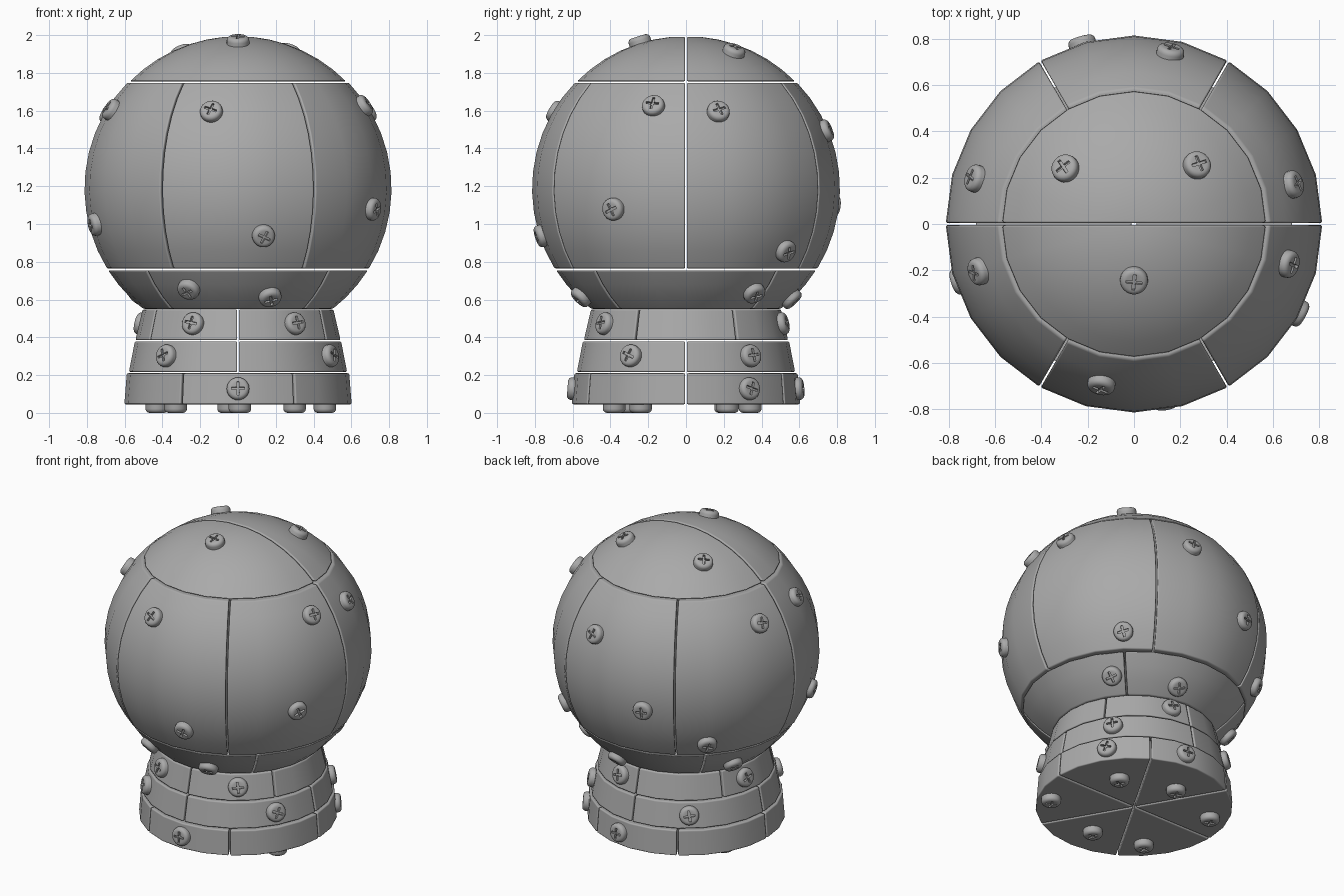
import bpy, bmesh, random
from math import sin, cos, tan, radians, sqrt, pi
from mathutils import Vector, Matrix, Quaternion

random.seed(4)
if "Cube" in bpy.data.objects:
    bpy.data.objects.remove(bpy.data.objects["Cube"])

R, CZ, GAP = 0.807, 1.187, 0.008
STEP = radians(15)

grey = bpy.data.materials.new("plain grey")
grey.use_nodes = True
COLOUR = (0.4, 0.4, 0.4, 1)
grey.diffuse_color = COLOUR
grey.node_tree.nodes["Principled BSDF"].inputs["Base Color"].default_value = COLOUR


def add_object(name, mesh):
    obj = bpy.data.objects.new(name, mesh)
    bpy.context.collection.objects.link(obj)
    return obj


def wedge_mesh(name, profile, span):
    """Solid sector of a revolved profile (bottom to top), symmetric about +x."""
    bm = bmesh.new()
    n = round(span / STEP)
    shift = GAP / 2 / sin(span / 2)
    columns = []
    for k in range(n + 1):
        a = -span / 2 + k * span / n
        columns.append([bm.verts.new((r * cos(a) + shift, r * sin(a), z))
                        for r, z in profile])
    low = bm.verts.new((shift, 0, profile[0][1]))
    high = bm.verts.new((shift, 0, profile[-1][1]))
    for c, d in zip(columns, columns[1:]):
        for i in range(len(profile) - 1):
            bm.faces.new((c[i], d[i], d[i + 1], c[i + 1]))
    bm.faces.new([low] + [c[0] for c in columns])
    bm.faces.new([high] + [c[-1] for c in columns])
    bm.faces.new([low] + columns[0] + [high])
    bm.faces.new([low] + columns[-1] + [high])
    bmesh.ops.recalc_face_normals(bm, faces=bm.faces)
    for f in bm.faces:
        f.smooth = True
    mesh = bpy.data.meshes.new(name)
    bm.to_mesh(mesh)
    bm.free()
    mesh.materials.append(grey)
    return mesh


def ring_of_panels(name, profile, count, first_seam):
    span = 2 * pi / count
    mesh = wedge_mesh(name, profile, span)
    for i in range(count):
        obj = add_object(f"{name}_{i + 1}", mesh)
        obj.rotation_euler.z = radians(first_seam) + (i + 0.5) * span
        bevel = obj.modifiers.new("rounded edges", 'BEVEL')
        bevel.width = 0.009
        bevel.segments = 2
        bevel.limit_method = 'ANGLE'
        bevel.angle_limit = radians(30)
        bevel.harden_normals = True


def ball_radius(z):
    return sqrt(R * R - (z - CZ) ** 2)


def arc(lat0, lat1, n):
    lats = [radians(lat0 + (lat1 - lat0) * i / n) for i in range(n + 1)]
    return [(R * cos(a), CZ + R * sin(a)) for a in lats]


# Ball: two-part cap, six tall panels, four-part lower band
ring_of_panels("cap_panel", arc(44.7, 85, 6), 2, 0)
ring_of_panels("ball_panel", arc(-31.6, 44, 10), 6, 0)
ring_of_panels("lower_ball_panel", arc(-52, -32.4, 3), 4, 45)

# Neck: three tapered tiers with staggered seams
upper = [(0.535, 0.385), (0.497, 0.548)]
middle = [(0.575, 0.216), (0.543, 0.379)]
base = [(0.596, 0.045), (0.583, 0.210)]
ring_of_panels("upper_neck_panel", upper, 6, 30)
ring_of_panels("middle_neck_panel", middle, 4, 0)
ring_of_panels("base_panel", base, 6, 0)


# Screw head: rounded disc with a cross slot
def screw_mesh():
    bm = bmesh.new()
    bmesh.ops.create_cone(bm, cap_ends=True, segments=24, radius1=0.06, radius2=0.06,
                          depth=0.06, matrix=Matrix.Translation((0, 0, 0.008)))
    rim = [e for e in bm.edges if all(v.co.z > 0 for v in e.verts)]
    bmesh.ops.bevel(bm, geom=rim, offset=0.022, segments=4, profile=0.5, affect='EDGES')
    mesh = bpy.data.meshes.new("screw_blank")
    bm.to_mesh(mesh)
    bm.free()
    blank = add_object("screw_blank", mesh)
    cutters = []
    for size in ((0.07, 0.013, 0.04), (0.013, 0.07, 0.04)):
        bm = bmesh.new()
        bmesh.ops.create_cube(bm, size=1)
        bmesh.ops.scale(bm, vec=size, verts=bm.verts)
        bmesh.ops.translate(bm, vec=(0, 0, 0.043), verts=bm.verts)
        cut = bpy.data.meshes.new("slot_cutter")
        bm.to_mesh(cut)
        bm.free()
        cutter = add_object("slot_cutter", cut)
        cutter.hide_render = True
        cutters.append(cutter)
        mod = blank.modifiers.new("slot", 'BOOLEAN')
        mod.operation = 'DIFFERENCE'
        mod.solver = 'EXACT'
        mod.object = cutter
    graph = bpy.context.evaluated_depsgraph_get()
    result = bpy.data.meshes.new_from_object(blank.evaluated_get(graph))
    for obj in cutters + [blank]:
        bpy.data.objects.remove(obj)
    result.name = "screw"
    result.materials.clear()
    result.materials.append(grey)
    return result


screw = screw_mesh()


def place_screw(name, point, normal):
    obj = add_object(name, screw)
    spin = Quaternion((0, 0, 1), random.uniform(-0.5, 0.5))
    obj.rotation_mode = 'QUATERNION'
    obj.rotation_quaternion = Vector(normal).to_track_quat('Z', 'Y') @ spin
    obj.location = point
    return obj


# Ball screws: heading in degrees and height
ball_screws = [
    (141, 1.90), (43, 1.905), (-90, 1.957),
    (-101.5, 1.59), (-80, 0.94), (-14.5, 1.62), (-28.4, 1.08),
    (14, 1.59), (45, 0.86), (78, 1.49), (106, 1.10),
    (164, 1.58), (135, 0.86), (197, 1.60), (198, 1.0),
    (-115, 0.66), (-73, 0.62), (37, 0.64), (78, 0.61), (154, 0.63)]
for heading, z in ball_screws:
    a = radians(heading)
    r = ball_radius(z)
    p = Vector((r * cos(a), r * sin(a), z))
    place_screw("ball_screw", p, p - Vector((0, 0, CZ)))

# Neck screws on each tier
neck_screws = [
    (upper, 0.47, (-117, -55, 76, 168)),
    (middle, 0.30, (-132, -31, 37, 127)),
    (base, 0.127, (-90, 34, 82))]
for ((r0, z0), (r1, z1)), z, headings in neck_screws:
    slope = (r0 - r1) / (z1 - z0)
    r = r0 - slope * (z - z0)
    for heading in headings:
        a = radians(heading)
        place_screw("neck_screw", (r * cos(a), r * sin(a), z), (cos(a), sin(a), slope))

# Feet: screws under the base
for x, y in ((0.30, 0.22), (-0.05, 0.34), (-0.43, 0.21),
             (-0.33, -0.30), (0.01, -0.38), (0.46, -0.24)):
    place_screw("foot_screw", (x, y, 0.038), (0, 0, -1))

# Smooth screw heads with crisp slots
bpy.ops.object.select_all(action='DESELECT')
sample = next(o for o in bpy.data.objects if o.name.startswith("foot_screw"))
sample.select_set(True)
bpy.context.view_layer.objects.active = sample
bpy.ops.object.shade_smooth_by_angle(angle=radians(35))
